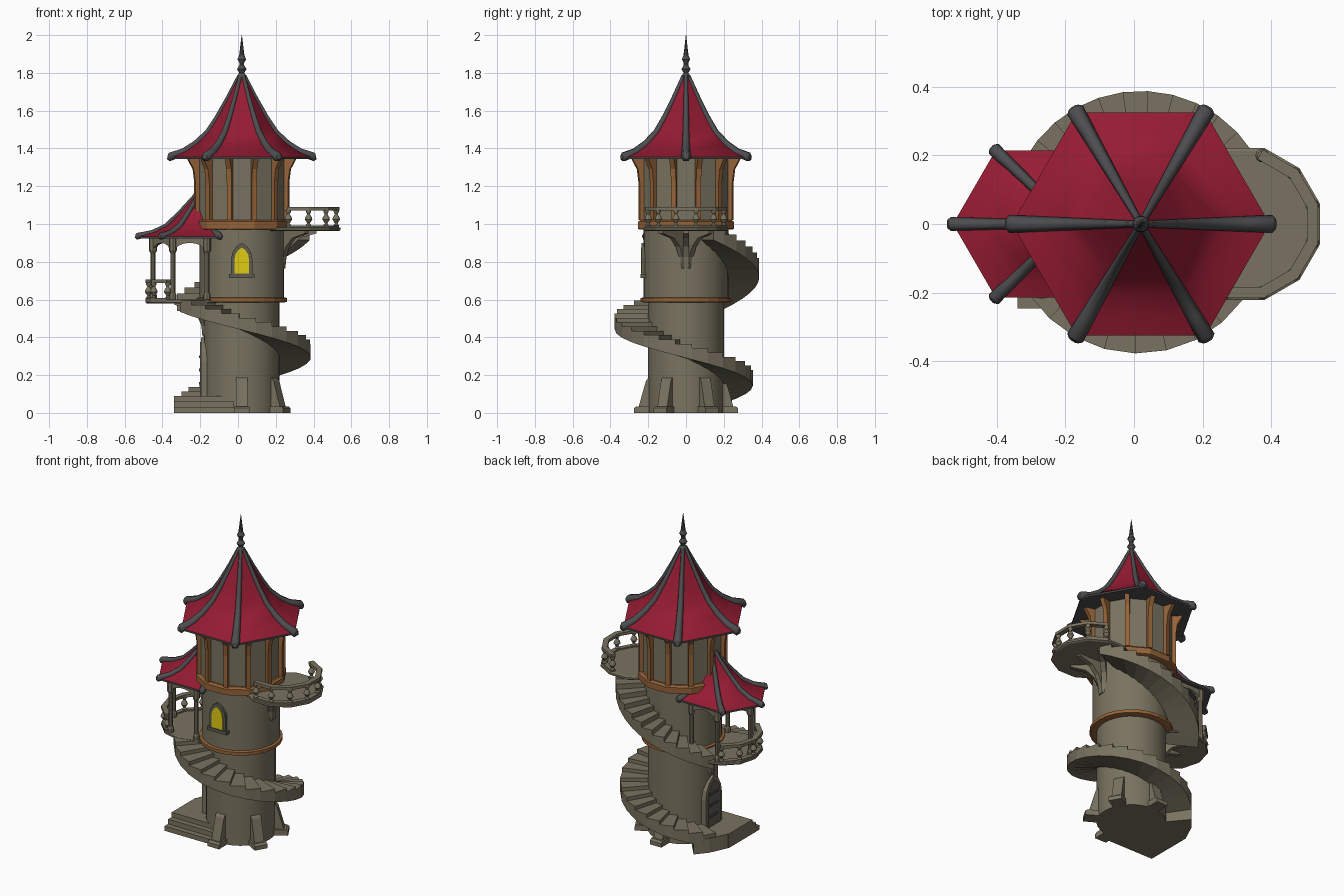
import bpy, bmesh, math
from mathutils import Vector

if "Cube" in bpy.data.objects:
    bpy.data.objects.remove(bpy.data.objects["Cube"])

def material(name, col):
    m = bpy.data.materials.new(name)
    m.diffuse_color = (*col, 1)
    m.use_nodes = True
    m.node_tree.nodes["Principled BSDF"].inputs["Base Color"].default_value = m.diffuse_color
    return m

STONE = material("stone", (.19, .17, .115))
FRAME = material("dark_stone", (.11, .105, .085))
RED = material("roof_red", (.30, .011, .032))
IRON = material("roof_trim_grey", (.075, .075, .08))
WOOD = material("timber", (.30, .125, .04))
GLASS = material("yellow_glass", (.74, .60, .006))
C = (.02, 0)          # tower axis
smooth = []

def make(name, verts, faces, mat):
    me = bpy.data.meshes.new(name)
    me.from_pydata(verts, [], faces)
    bm = bmesh.new()
    bm.from_mesh(me)
    bmesh.ops.recalc_face_normals(bm, faces=bm.faces)
    bm.to_mesh(me)
    bm.free()
    me.materials.append(mat)
    ob = bpy.data.objects.new(name, me)
    bpy.context.collection.objects.link(ob)
    return ob

def polar(r, deg, c=C):
    a = math.radians(deg)
    return c[0] + r * math.cos(a), c[1] + r * math.sin(a)

def lathe(name, prof, c, n, mat, phase=0, soft=False):
    verts = [(*polar(r, phase + 360 * i / n, c), z) for r, z in prof for i in range(n)]
    faces = [(k * n + i, k * n + (i + 1) % n, (k + 1) * n + (i + 1) % n, (k + 1) * n + i)
             for k in range(len(prof) - 1) for i in range(n)]
    faces += [tuple(range(n)), tuple(range((len(prof) - 1) * n, len(prof) * n))]
    ob = make(name, verts, faces, mat)
    if soft:
        smooth.append(ob)
    return ob

def prism(name, pts, d0, d1, place, mat):
    """Extrude a 2D outline from d0 to d1; place maps (u, v, d) to a 3D point."""
    n = len(pts)
    verts = [place(u, v, d) for d in (d0, d1) for u, v in pts]
    faces = [(i, (i + 1) % n, n + (i + 1) % n, n + i) for i in range(n)]
    return make(name, verts, faces + [tuple(range(n)), tuple(range(n, 2 * n))], mat)

def slab(name, pts, z0, z1, mat):
    return prism(name, pts, z0, z1, lambda u, v, d: (u, v, d), mat)

def facing(deg, c=C):
    """u = sideways, v = height, d = distance out from the axis."""
    a = math.radians(deg)
    return lambda u, v, d: (c[0] + d * math.cos(a) - u * math.sin(a),
                            c[1] + d * math.sin(a) + u * math.cos(a), v)

def fin(name, prof, width, deg, mat, c=C):
    """Thin upright piece with a (radius, height) profile."""
    f = facing(deg, c)
    return prism(name, prof, -width / 2, width / 2, lambda u, v, d: f(d, v, u), mat)

def along(p, q):
    """u = distance from p toward q, v = height, d = sideways."""
    p, q = Vector(p), Vector(q)
    t = (q - p).normalized()
    return lambda u, v, d: (p.x + t.x * u - t.y * d, p.y + t.y * u + t.x * d, v)

def bar(name, p, q, w, z0, z1, mat):
    L = (Vector(q) - Vector(p)).length
    e = w * .2
    prism(name, [(-e, z0), (L + e, z0), (L + e, z1), (-e, z1)], -w / 2, w / 2, along(p, q), mat)

def railing(name, ring, z):
    """Kerb, handrail and one baluster at each corner of the path."""
    for p, q in zip(ring, ring[1:]):
        bar(name + "_kerb", p, q, .03, z, z + .01, STONE)
        bar(name + "_handrail", p, q, .032, z + .09, z + .108, STONE)
    prof = [(.012, 0), (.014, .012), (.007, .022), (.02, .042), (.017, .054), (.007, .07), (.014, .082), (.014, .095)]
    for p in ring:
        lathe(name + "_baluster", [(r, z + h) for r, h in prof], p, 10, STONE, soft=True)

def arch(w, z0, zs, zt):
    h = zt - zs
    right = [(w, zs), (.88 * w, zs + .4 * h), (.55 * w, zs + .75 * h)]
    return [(-w, z0), (w, z0)] + right + [(0, zt)] + [(-u, v) for u, v in reversed(right)]

def roof(name, corners, apex, prof, r0, r1):
    """Concave roof over given corners, with a tapered rib on each hip."""
    n, A = len(corners), Vector(apex)
    path = lambda c, s: A.lerp(Vector(c), s)
    verts = [(*path(c, s), z) for s, z in prof for c in corners]
    faces = [(k * n + i, k * n + (i + 1) % n, (k + 1) * n + (i + 1) % n, (k + 1) * n + i)
             for k in range(len(prof) - 1) for i in range(n)]
    smooth.append(make(name, verts, faces + [tuple(range((len(prof) - 1) * n, len(prof) * n))], RED))
    z = prof[0][1]
    slab(name + "_eaves", [path(c, .997) for c in corners], z - .012, z - .001, IRON)
    for c in corners:
        cu = bpy.data.curves.new(name + "_rib", 'CURVE')
        cu.dimensions = '3D'
        cu.bevel_depth, cu.bevel_resolution, cu.use_fill_caps = 1, 1, True
        sp = cu.splines.new('POLY')
        pts = [(1.045, z + .002, .6), (1.02, z, 1)] + [(s, h - .004, 1) for s, h in prof[1:]]
        sp.points.add(len(pts) - 1)
        for p, (s, h, k) in zip(sp.points, pts):
            p.co = (*path(c, s), h, 1)
            p.radius = k * (r1 + (r0 - r1) * s)
        cu.materials.append(IRON)
        ob = bpy.data.objects.new(name + "_rib", cu)
        bpy.context.collection.objects.link(ob)
        bpy.ops.object.select_all(action='DESELECT')
        ob.select_set(True)
        bpy.context.view_layer.objects.active = ob
        bpy.ops.object.convert(target='MESH')

def stair(name, a0, a1, z0, z1, ra, rb, n):
    """Spiral steps with a smooth sloping underside."""
    verts, faces = [], []
    for i in range(n):
        b = len(verts)
        top = z0 + (z1 - z0) * (i + 1) / n
        for j in (i, i + 1):
            t = j / n
            a, ro = a0 + (a1 - a0) * t, ra + (rb - ra) * t
            low = max(0, z0 + (z1 - z0) * t - .06)
            verts += [(*polar(.18, a), low), (*polar(ro, a), low), (*polar(ro, a), top), (*polar(.18, a), top)]
        faces += [(b, b + 1, b + 2, b + 3), (b + 4, b + 5, b + 6, b + 7)]
        faces += [(b + k, b + (k + 1) % 4, b + 4 + (k + 1) % 4, b + 4 + k) for k in range(4)]
    make(name, verts, faces, STONE)

# Tower body, timber bands and upper room
lathe("lower_tower", [(.2, 0), (.2, .595)], C, 32, STONE, soft=True)
lathe("middle_tower", [(.224, .6), (.224, .975)], C, 32, STONE, soft=True)
lathe("timber_band", [(.225, .585), (.24, .588), (.24, .608), (.225, .612)], C, 24, WOOD)
lathe("upper_timber_ring", [(.25, .97), (.262, .974), (.262, 1.012), (.25, 1.022)], C, 12, WOOD, 15)
lathe("upper_room", [(.238, 1.0), (.238, 1.35)], C, 12, STONE, 15)
for k in range(12):
    fin("timber_post", [(.22, 1.02), (.257, 1.02), (.257, 1.22), (.266, 1.29), (.295, 1.343), (.22, 1.343)],
        .027, 15 + 30 * k, WOOD)

# Main roof and finial
roof("main_roof", [polar(.376, 60 * k) for k in range(6)], C,
     [(1, 1.355), (.82, 1.385), (.65, 1.428), (.48, 1.49), (.345, 1.57), (.2, 1.67), (.04, 1.79)], .026, .009)
lathe("finial", [(.024, 1.74), (.024, 1.785), (.013, 1.8), (.025, 1.82), (.013, 1.84), (.013, 1.855),
                 (.023, 1.872), (.014, 1.892), (.001, 2)], C, 10, IRON)

# Buttresses
for a in (-90, -30, 30, 90):
    fin("buttress", [(.18, 0), (.262, 0), (.262, .03), (.25, .035), (.212, .17), (.195, .19), (.18, .19)], .06, a, STONE)
    fin("buttress_foot", [(.18, 0), (.275, 0), (.275, .025), (.262, .035), (.18, .035)], .08, a, STONE)

# Entrance steps, landing and spiral stairs
for i, y in enumerate((-.247, -.212, -.177)):
    slab("entrance_step", [(-.34, y), (-.02, y), (-.02, -.1), (-.1, .06), (-.34, .06)], .03 * i, .03 * i + .03, STONE)
slab("landing", [(-.34, .05), (-.1, .05), polar(.18, 140)] + [polar(r, a) for r, a in ((.345, 135), (.35, 150), (.355, 165))],
     0, .09, STONE)
stair("lower_stair", 158, -148, .09, .595, .345, .385, 22)
stair("upper_stair", 152, 22, .6, .975, .388, .388, 12)

# Door on the left, window at the front
door = facing(180)
prism("door_frame", arch(.08, .08, .27, .40), .17, .215, door, STONE)
prism("door_panel", arch(.06, .09, .27, .375), .17, .22, door, FRAME)
for z in (.15, .22, .29):
    prism("door_hinge", [(-.05, z), (.03, z), (.03, z + .014), (-.05, z + .014)], .21, .226, door, IRON)
win = facing(-90)
prism("window_frame", arch(.056, .73, .815, .9), .2, .235, win, FRAME)
prism("window_sill", [(-.068, .715), (.068, .715), (.068, .735), (-.068, .735)], .2, .242, win, FRAME)
prism("window_pane", arch(.038, .738, .815, .875), .2, .239, win, GLASS)

# Curved brackets fanning out from one point on the wall
def bracket(name, deg, top, c, k):
    curve = [(.035, .2), (.042, .14), (.065, .085), (.11, .04), (.2, .015), (.2, 0)]
    fin(name, [(0, top), (0, top - .2 * k)] + [(u * k, top - v * k) for u, v in curve], .03, deg, STONE, c)

# Balcony on the right
B = (.32, 0)
lathe("balcony_floor", [(.22, .962), (.23, .968), (.23, .98), (.22, .984)], B, 12, STONE, 15)
railing("balcony", [polar(.207, a, B) for a in range(-105, 76, 30)], .982)
for a in (-42, 0, 42):
    bracket("balcony_bracket", a, .965, (.215, 0), 1)

# Side porch: floor, brackets, columns, arches, rails and roof
P = (-.27, 0)
lathe("porch_floor", [(.215, .58), (.22, .585), (.22, .597), (.215, .6)], P, 12, STONE)
railing("porch", [polar(.203, a, P) for a in range(120, 241, 30)], .598)
for a in (138, 180, 222):
    bracket("porch_bracket", a, .585, (-.155, 0), .9)
posts = [(-.165, -.18), (-.345, -.18), (-.45, 0), (-.345, .18), (-.165, .18)]
for p in posts:
    lathe("porch_column", [(.02, .6), (.02, .625), (.013, .635), (.013, .845), (.021, .86), (.021, .93)], p, 8, STONE)
for p, q in zip(posts, posts[1:]):
    L = (Vector(q) - Vector(p)).length
    curve = [(L * (.5 - .44 * math.cos(math.pi * k / 8)), .855 + .045 * math.sin(math.pi * k / 8)) for k in range(9)]
    prism("porch_arch", [(0, .855)] + curve + [(L, .855), (L, .93), (0, .93)], -.01, .01, along(p, q), STONE)
roof("porch_roof", [(-.528, 0), (-.404, -.214), (-.1, -.214), (-.1, .214), (-.404, .214)], (-.18, 0),
     [(1, .935), (.78, .957), (.575, .993), (.36, 1.067), (.15, 1.15), (.02, 1.22)], .02, .01)

# Smooth shading on the round parts
bpy.ops.object.select_all(action='DESELECT')
for ob in smooth:
    ob.select_set(True)
bpy.context.view_layer.objects.active = smooth[0]
bpy.ops.object.shade_smooth_by_angle(angle=math.radians(40))
